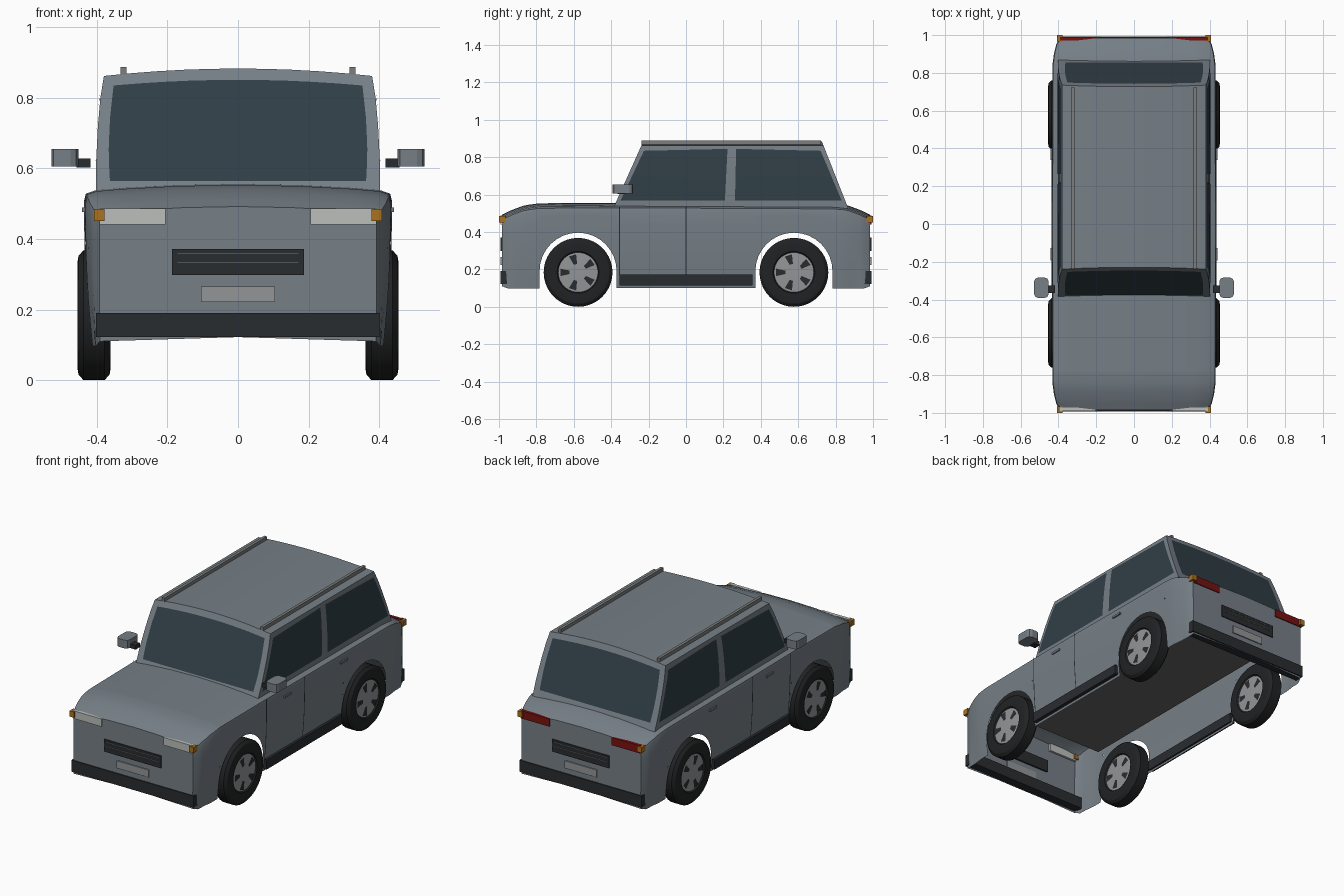
import bpy, bmesh, math
from mathutils import Matrix, Vector

if "Cube" in bpy.data.objects:
    bpy.data.objects.remove(bpy.data.objects["Cube"])


def material(name, rgb):
    m = bpy.data.materials.new(name)
    m.diffuse_color = (*rgb, 1)
    m.use_nodes = True
    m.node_tree.nodes["Principled BSDF"].inputs["Base Color"].default_value = m.diffuse_color
    return m


PAINT = material("paint", (.180, .212, .240))
GLASS = material("glass", (.030, .048, .062))
DARK = material("dark_trim", (.022, .025, .028))
FLOOR = material("floor", (.13, .13, .14))
RUBBER = material("rubber", (.015, .016, .017))
METAL = material("metal", (.29, .30, .31))
RAIL = material("rail", (.20, .205, .205))
LENS = material("lens", (.50, .52, .50))
RED = material("red_lens", (.18, .006, .005))
AMBER = material("amber_lens", (.40, .17, .015))


def finish(name, bm, mat, angle=None, mirror=False):
    bmesh.ops.remove_doubles(bm, verts=bm.verts, dist=1e-5)
    bmesh.ops.recalc_face_normals(bm, faces=bm.faces)
    me = bpy.data.meshes.new(name)
    bm.to_mesh(me)
    bm.free()
    ob = bpy.data.objects.new(name, me)
    bpy.context.collection.objects.link(ob)
    me.materials.append(mat)
    if angle:
        bpy.ops.object.select_all(action='DESELECT')
        ob.select_set(True)
        bpy.context.view_layer.objects.active = ob
        bpy.ops.object.shade_smooth_by_angle(angle=math.radians(angle))
    if mirror:
        ob.modifiers.new("mirror", 'MIRROR').use_clip = True
    return ob


def box(name, x, y, z, mat, bevel=0, mirror=False):
    bm = bmesh.new()
    size = Vector((x[1] - x[0], y[1] - y[0], z[1] - z[0]))
    mid = Vector((sum(x) / 2, sum(y) / 2, sum(z) / 2))
    bmesh.ops.create_cube(bm, size=1, matrix=Matrix.Translation(mid) @ Matrix.Diagonal((*size, 1)))
    if bevel:  # round the upright edges only
        up = [e for e in bm.edges if abs(e.verts[0].co.z - e.verts[1].co.z) > 1e-4]
        bmesh.ops.bevel(bm, geom=up, offset=bevel, segments=2, affect='EDGES', profile=.5)
    return finish(name, bm, mat, None, mirror)


def grid(bm, columns):
    rows = [[bm.verts.new(p) for p in c] for c in columns]
    for a, b in zip(rows, rows[1:]):
        for i in range(len(a) - 1):
            bm.faces.new((a[i], b[i], b[i + 1], a[i + 1]))
    return rows


def interp(table, v):
    for (a, p), (b, q) in zip(table, table[1:]):
        if v <= b:
            return p + (q - p) * max(0, (v - a) / (b - a))
    return table[-1][1]


# Lower body: lofted half shell with open wheel arches, mirrored
TOP = [(-.985, .492), (-.93, .518), (-.87, .54), (-.80, .553), (-.38, .556), (.82, .55), (.87, .54), (.93, .518), (.985, .492)]
WIDE = [(0, .436), (.84, .432), (.90, .424), (.95, .412), (.985, .393)]
AXLE, ARCH = .577, .206


def side_x(y, z):
    taper = interp([(0, .05), (.90, .045), (.985, .005)], abs(y))
    return interp(WIDE, abs(y)) * (1 - taper * (max(0, .45 - z) / .35) ** 2)


def section(y, zb):
    zt, w = interp(TOP, y), interp(WIDE, abs(y))
    zs = zt - .045
    pts = []
    for i in range(7):
        z = zb + (zs - zb) * i / 6
        pts.append((side_x(y, z), y, z))
    pts += [(w * .99, y, zt - .027), (w * .93, y, zt - .018)]
    return pts + [(w * k, y, zt - .02 * k * k) for k in (.75, .4, 0)]


def arch(c):
    return [(c - ARCH * math.cos(math.pi * i / 16), .19 + ARCH * math.sin(math.pi * i / 16)) for i in range(17)]


nose = [(-.985, .11)] + [(y, .097) for y in (-.95, -.93, -.90, -.87, -.84, -AXLE - ARCH)]
door = [((AXLE - ARCH) * k / 4, .10) for k in range(-4, 5)]
tail = [(-y, z) for y, z in reversed(nose)]
bm = bmesh.new()
for i, seg in enumerate((nose, arch(-AXLE), door, arch(AXLE), tail)):
    rows = grid(bm, [section(y, z) for y, z in seg])
    if i in (0, 4):
        end, y = (rows[0], -.985) if i == 0 else (rows[-1], .985)
        bm.faces.new(end + [bm.verts.new((0, y, .122))])
finish("lower_body", bm, PAINT, 35, True)
box("underfloor", (-.41, .41), (-.80, .80), (.43, .436), FLOOR)

# Cabin: stacked rings leaning inward, with a crowned roof
CW = [(.53, .402), (.62, .402), (.72, .397), (.80, .390), (.862, .380)]


def cabin(z):
    t = (z - .54) / .33
    return interp(CW, z), -.383 + .148 * t, .862 - .130 * t


N = 10
bm = bmesh.new()
rings = []
for z in (.525, .62, .72, .80, .862):
    w = cabin(z)[0]
    us = [-1 + 2 * i / N for i in range(N + 1)]
    line = [(u, z + (.021 * (1 - u * u) if z > .86 else 0)) for u in us]
    front = [(w * u, cabin(zz)[1], zz) for u, zz in line]
    back = [(w * u, cabin(zz)[2], zz) for u, zz in reversed(line)]
    rings.append(front + back + front[:1])
rows = grid(bm, rings)
top = rows[-1]
for i in range(N):
    bm.faces.new((top[i], top[i + 1], top[2 * N - i], top[2 * N + 1 - i]))
finish("cabin", bm, PAINT, 30)

# Windows laid just outside the cabin surface
for name, end in (("windshield", 1), ("rear_window", 2)):
    bm = bmesh.new()
    cols = []
    for k in range(7):
        z = .565 + .270 * k / 6
        h = interp([(.565, .363), (.64, .367), (.74, .363), (.84, .352)], z)
        row = []
        for i in range(N + 1):
            u = -1 + 2 * i / N
            zz = z + .016 * (k / 6) * (1 - u * u)
            row.append((h * u, cabin(zz)[end] + (-.003 if end == 1 else .003), zz))
        cols.append(row)
    grid(bm, cols)
    finish(name, bm, GLASS, 30)

for name, lo, hi in (("front_side_window", (-.350, .208), (-.225, .222)),
                     ("rear_side_window", (.262, .832), (.268, .720))):
    bm = bmesh.new()
    cols = []
    for k in range(9):
        t = k / 8
        row = []
        for j in (0, 1):
            rise = .266 if (name[0] == "f") == (j == 0) else .276
            z = .568 + rise * t
            row.append((cabin(z)[0] + .003, lo[j] + (hi[j] - lo[j]) * t, z))
        cols.append(row)
    grid(bm, cols)
    finish(name, bm, GLASS, 30, True)

# Roof rails, sills, handles, door seams, mirrors
box("roof_rail", (.316, .333), (-.238, .722), (.866, .888), RAIL, 0, True)
box("sill", (.405, .437), (-.355, .355), (.115, .172), DARK, 0, True)
for y in (-.16, .37):
    box("door_handle", (.425, .442), (y - .032, y + .032), (.477, .489), PAINT, 0, True)
for y in (-.355, 0):
    bm = bmesh.new()
    zs = [.17 + .36 * i / 6 for i in range(7)]
    grid(bm, [[(side_x(y, z) + .002, y + d, z) for z in zs] for d in (-.003, .003)])
    finish("door_seam", bm, DARK, None, True)
box("mirror_arm", (.418, .458), (-.365, -.325), (.603, .628), DARK, 0, True)
box("mirror_head", (.452, .529), (-.392, -.283), (.606, .655), PAINT, .022, True)

# Front and rear fittings share one layout
for end, s in (("front", -1), ("rear", 1)):
    def span(a, b):
        return tuple(sorted((s * a, s * b)))
    box(end + "_bumper", (-.402, .402), span(.935, .992), (.122, .19), DARK)
    box(end + "_grille", (-.187, .187), span(.975, .991), (.298, .371), DARK)
    for z in (.334, .358):
        box(end + "_grille_slat", (-.172, .172), span(.985, .993), (z - .001, z + .001), RAIL)
    box(end + "_plate", (-.105, .105), span(.98, .991), (.222, .266), METAL)
    box(end + "_lamp", (.205, .392), span(.972, .991), (.441, .487), LENS if s < 0 else RED, 0, True)
    box(end + "_indicator", (.378, .408), span(.965, 1.0), (.451, .485), AMBER, 0, True)


# Wheels: lathed tyre and rim, five dark slots on each face
def lathe(name, profile, y, side, mat, n=40):
    bm = bmesh.new()
    ring = []
    for k in range(n + 1):
        a = 2 * math.pi * k / n
        ring.append([(side * x, y + r * math.cos(a), .184 + r * math.sin(a)) for r, x in profile])
    grid(bm, ring)
    bmesh.ops.dissolve_degenerate(bm, dist=1e-6, edges=bm.edges)
    finish(name, bm, mat, 30)


TYRE = [(.106, .445), (.112, .452), (.150, .455), (.168, .452), (.184, .438),
        (.184, .378), (.168, .364), (.150, .361), (.112, .363), (.106, .370), (.106, .445)]
RIM = [(0, .449), (.035, .449), (.108, .445), (.108, .370), (.035, .367), (0, .367)]
for y in (-AXLE, AXLE):
    for side in (-1, 1):
        lathe("tyre", TYRE, y, side, RUBBER)
        lathe("rim", RIM, y, side, METAL)
        bm = bmesh.new()
        for x in (.450, .366):
            for k in range(5):
                a = math.radians(108 + 72 * k)
                corners = [(.045, -.009), (.095, -.020), (.095, .020), (.045, .009)]
                bm.faces.new([bm.verts.new((side * x, y + r * math.cos(a) - t * math.sin(a),
                                            .184 + r * math.sin(a) + t * math.cos(a))) for r, t in corners])
        finish("rim_slots", bm, DARK)
